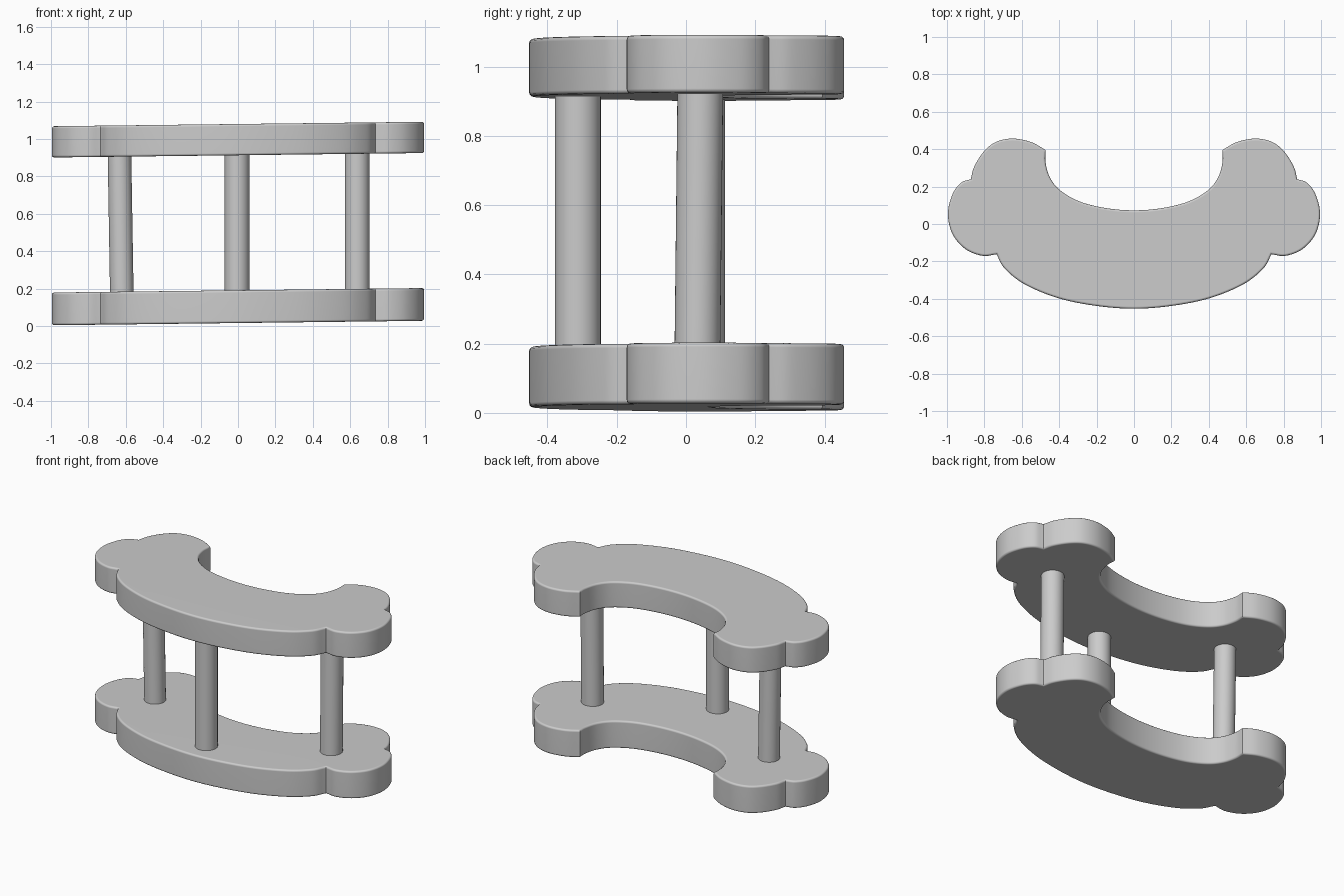
import bpy, bmesh
from math import radians
from mathutils import Vector

if "Cube" in bpy.data.objects:
    bpy.data.objects.remove(bpy.data.objects["Cube"])

# Right half of the plate outline, split into smooth runs that meet at sharp corners
FRONT = [(0, -0.453), (0.2, -0.438), (0.4, -0.398), (0.58, -0.325), (0.69, -0.24), (0.735, -0.162)]
SIDE_LOBE = [(0.735, -0.162), (0.81, -0.17), (0.9, -0.135), (0.97, -0.055), (0.995, 0.055),
             (0.97, 0.16), (0.925, 0.22), (0.872, 0.24)]
BACK_LOBE = [(0.872, 0.24), (0.855, 0.305), (0.805, 0.385), (0.74, 0.438), (0.65, 0.457),
             (0.55, 0.438), (0.472, 0.395)]
INNER = [(0.472, 0.395), (0.473, 0.33), (0.45, 0.25), (0.395, 0.18), (0.29, 0.12), (0.15, 0.085), (0, 0.073)]


def smooth_run(pts, steps=6):
    """Catmull-Rom curve through pts, without the last point."""
    p = [Vector(q) for q in pts]
    p = [2 * p[0] - p[1]] + p + [2 * p[-1] - p[-2]]
    # level tangent where a run crosses the centre line
    if pts[0][0] == 0:
        p[0] = Vector((-p[2].x, p[2].y))
    if pts[-1][0] == 0:
        p[-1] = Vector((-p[-3].x, p[-3].y))
    out = []
    for i in range(1, len(p) - 2):
        a, b, c, d = p[i - 1:i + 3]
        for s in range(steps):
            t = s / steps
            out.append(0.5 * (2 * b + (c - a) * t + (2 * a - 5 * b + 4 * c - d) * t * t
                              + (3 * b - a - 3 * c + d) * t ** 3))
    return out


def outline():
    half = [q for run in (FRONT, SIDE_LOBE, BACK_LOBE, INNER) for q in smooth_run(run)]
    half.append(Vector(INNER[-1]))
    return half + [Vector((-q.x, q.y)) for q in reversed(half[1:-1])]


def finish(name, bm):
    mesh = bpy.data.meshes.new(name)
    bm.to_mesh(mesh)
    bm.free()
    ob = bpy.data.objects.new(name, mesh)
    bpy.context.collection.objects.link(ob)
    bpy.ops.object.select_all(action='DESELECT')
    ob.select_set(True)
    bpy.context.view_layer.objects.active = ob
    bpy.ops.object.shade_smooth_by_angle(angle=radians(35))
    wn = ob.modifiers.new("even_shading", 'WEIGHTED_NORMAL')
    wn.keep_sharp = True
    return ob


def plate(name, bottom, top, tilt):
    """Lobed crescent slab with softened rims, rising slightly to the right."""
    bm = bmesh.new()
    base = bm.faces.new([bm.verts.new((q.x, q.y, bottom)) for q in outline()])
    lid = bmesh.ops.extrude_face_region(bm, geom=[base], use_keep_orig=True)
    bmesh.ops.translate(bm, verts=[g for g in lid['geom'] if isinstance(g, bmesh.types.BMVert)],
                        vec=(0, 0, top - bottom))
    bmesh.ops.recalc_face_normals(bm, faces=bm.faces)
    rims = [e for e in bm.edges if abs(e.verts[0].co.z - e.verts[1].co.z) < 1e-5]
    bmesh.ops.bevel(bm, geom=rims, offset=0.012, segments=3, profile=0.5, affect='EDGES',
                    clamp_overlap=False)
    for v in bm.verts:
        v.co.z += tilt * v.co.x
    return finish(name, bm)


def post(name, foot, head, radius):
    """Round post running between two points buried in the plates."""
    foot, head = Vector(foot), Vector(head)
    bm = bmesh.new()
    bmesh.ops.create_cone(bm, cap_ends=True, segments=40, radius1=radius, radius2=radius,
                          depth=head.z - foot.z)
    for v in bm.verts:
        end = head if v.co.z > 0 else foot
        v.co = Vector((v.co.x, v.co.y, 0)) + end
    return finish(name, bm)


# Two matching shelves
plate("lower_shelf", 0.016, 0.191, 0.012)
plate("upper_shelf", 0.913, 1.08, 0.012)

# Three posts
post("left_post", (-0.62, 0.05, 0.1), (-0.635, 0.05, 1.0), 0.063)
post("front_post", (-0.005, -0.312, 0.1), (-0.005, -0.312, 1.0), 0.066)
post("right_post", (0.637, 0.032, 0.1), (0.637, 0.042, 1.0), 0.066)
